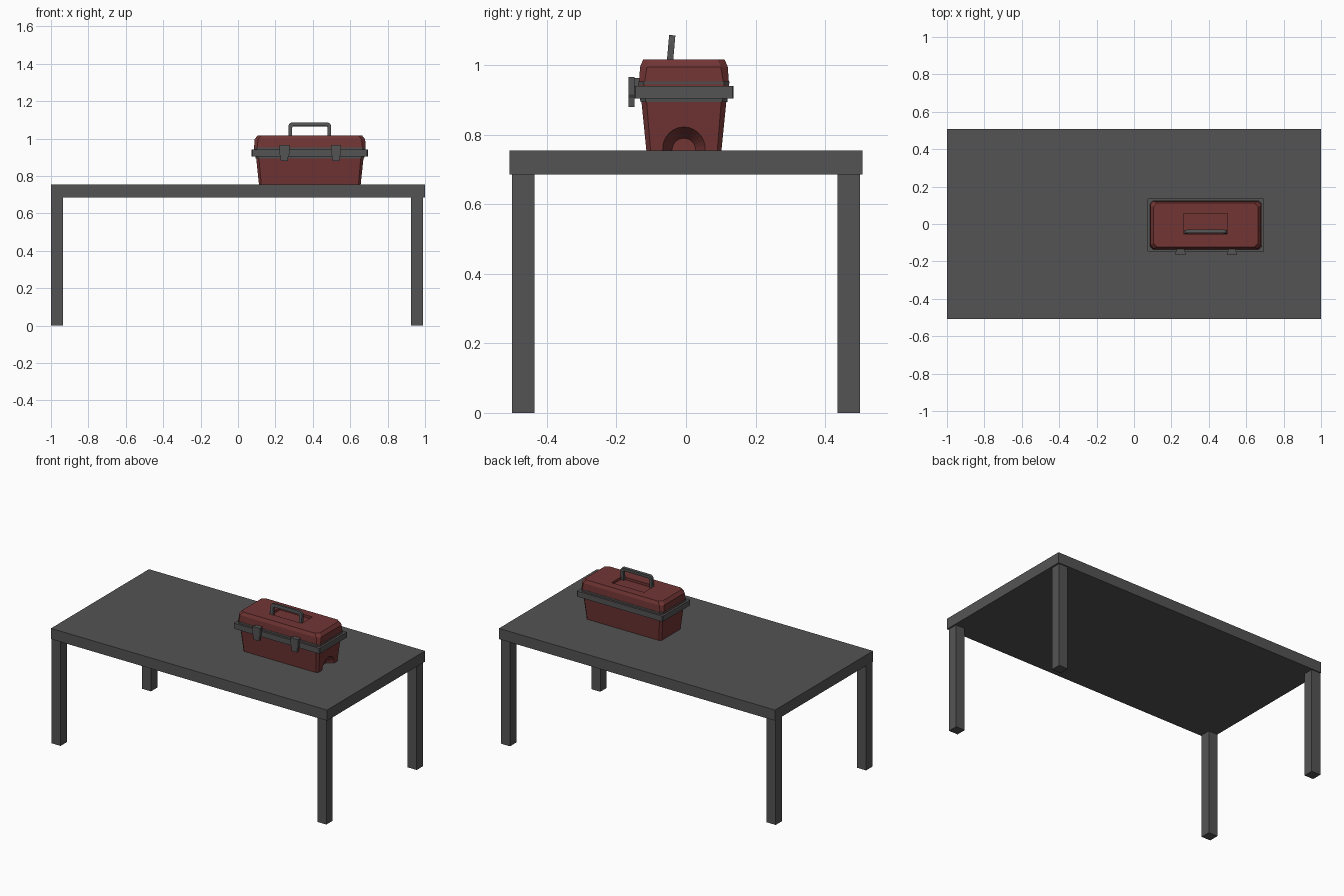
import bpy, bmesh, math
from mathutils import Matrix, Vector

if "Cube" in bpy.data.objects:
    bpy.data.objects.remove(bpy.data.objects["Cube"])

def mat(name, c):
    m = bpy.data.materials.new(name)
    m.diffuse_color = (*c, 1)
    m.use_nodes = True
    m.node_tree.nodes["Principled BSDF"].inputs["Base Color"].default_value = m.diffuse_color
    return m

GREY = mat("dark grey", (0.088, 0.088, 0.088))
RED = mat("dull red", (0.165, 0.036, 0.034))
CX, CY = 0.384, -0.006      # toolbox centre

def finish(bm, name, m):
    bmesh.ops.recalc_face_normals(bm, faces=bm.faces[:])
    me = bpy.data.meshes.new(name)
    bm.to_mesh(me)
    bm.free()
    ob = bpy.data.objects.new(name, me)
    bpy.context.collection.objects.link(ob)
    if m:
        me.materials.append(m)
    return ob

def box(name, x, y, z, m):
    bm = bmesh.new()
    bmesh.ops.create_cube(bm, size=1)
    for v in bm.verts:
        v.co = Vector([(a[0] + a[1]) / 2 + c * (a[1] - a[0]) for a, c in zip((x, y, z), v.co)])
    return finish(bm, name, m)

def loft(name, levels, m):
    """Stack of rectangles with cut corners: (z, half x, half y, corner)."""
    bm = bmesh.new()
    rings = []
    for z, hx, hy, c in levels:
        pts = [(hx, hy - c), (hx - c, hy), (c - hx, hy), (-hx, hy - c),
               (-hx, c - hy), (c - hx, -hy), (hx - c, -hy), (hx, c - hy)]
        rings.append([bm.verts.new((CX + x, CY + y, z)) for x, y in pts])
    for a, b in zip(rings, rings[1:]):
        for i in range(8):
            j = (i + 1) % 8
            bm.faces.new((a[i], a[j], b[j], b[i]))
    bm.faces.new(rings[0])
    bm.faces.new(rings[-1])
    return finish(bm, name, m)

def cut(ob, cutter):
    cutter.hide_render = True
    mod = ob.modifiers.new("cut", 'BOOLEAN')
    mod.operation = 'DIFFERENCE'
    mod.solver = 'EXACT'
    mod.object = cutter
    bpy.context.view_layer.objects.active = ob
    bpy.ops.object.modifier_apply(modifier=mod.name)
    bpy.data.objects.remove(cutter)

# table
box("table_top", (-1, 1), (-0.507, 0.507), (0.685, 0.755), GREY)
for nx, x in (("left", (-1, -0.935)), ("right", (0.925, 0.99))):
    for ny, y in (("front", (-0.5, -0.435)), ("back", (0.435, 0.5))):
        box(f"{ny}_{nx}_leg", x, y, (0, 0.685), GREY)

# tapered box body with a scooped arch at the foot of each side
body = loft("toolbox_body", [(0.755, 0.272, 0.108, 0.012), (0.905, 0.288, 0.123, 0.015)], RED)
for k, (half, w, h) in enumerate([(0.108, 0.10, 0.085), (0.272, 0.062, 0.063)] * 2):
    bm = bmesh.new()
    bmesh.ops.create_cone(bm, cap_ends=True, segments=28, radius1=0.55, radius2=1.2, depth=0.06)
    # cone axis to -y, ellipse w by h, then turn to its side
    turn = Matrix.Rotation(k * math.pi / 2, 4, 'Z')
    for v in bm.verts:
        p = Vector((v.co.x * w, -(half - 0.01 + v.co.z), v.co.y * h))
        v.co = turn @ p + Vector((CX, CY, 0.755))
    cut(body, finish(bm, "scoop_cutter", None))

# rim and its thin inner lips
loft("rim", [(0.904, 0.311, 0.143, 0.004), (0.94, 0.311, 0.143, 0.004)], GREY)
loft("rim_lip", [(0.893, 0.29, 0.125, 0.015), (0.953, 0.299, 0.131, 0.015)], GREY)

# lid with handle recess
lid = loft("lid", [(0.94, 0.298, 0.130, 0.015), (0.995, 0.296, 0.126, 0.02),
                   (1.016, 0.280, 0.117, 0.02)], RED)
cut(lid, box("recess_cutter", (0.265, 0.50), (-0.053, 0.056), (1.0, 1.1), None))

# carrying handle: U outline with rounded corners, leaning slightly back
def arch(hw, top, r):
    pts = [(-hw, 0)]
    for cx, a0 in ((r - hw, 180), (hw - r, 90)):
        for i in range(6):
            a = math.radians(a0 - 18 * i)
            pts.append((cx + r * math.cos(a), top - r + r * math.sin(a)))
    return pts + [(hw, 0)]

bm = bmesh.new()
outer, inner = arch(0.114, 0.086, 0.022), arch(0.094, 0.066, 0.006)
lean = Matrix.Translation((CX, -0.047, 1.0)) @ Matrix.Rotation(math.radians(-5), 4, 'X')
rows = [[bm.verts.new(lean @ Vector((x, y, z))) for x, z in o]
        for o, y in ((outer, -0.009), (outer, 0.009), (inner, 0.009), (inner, -0.009))]
n = len(outer)
for r in range(4):
    a, b = rows[r], rows[(r + 1) % 4]
    for i in range(n - 1):
        bm.faces.new((a[i], a[i + 1], b[i + 1], b[i]))
for i in (0, n - 1):
    bm.faces.new([r[i] for r in rows])
finish(bm, "handle", GREY)

# front latches: wide plate over a narrower tapered tongue
for name, x in (("left_latch", 0.248), ("right_latch", 0.524)):
    bm = bmesh.new()
    prof = [(-0.027, 0.965), (0.027, 0.965), (0.027, 0.915), (0.021, 0.905),
            (0.019, 0.879), (-0.019, 0.879), (-0.021, 0.905), (-0.027, 0.915)]
    f = bm.faces.new([bm.verts.new((x + px, -0.166, z)) for px, z in prof])
    ext = bmesh.ops.extrude_face_region(bm, geom=[f])
    for v in ext["geom"]:
        if isinstance(v, bmesh.types.BMVert):
            v.co.y = -0.148
    finish(bm, name, GREY)
    box(name + "_hook", (x - 0.022, x + 0.022), (-0.15, -0.128), (0.94, 0.963), GREY)
